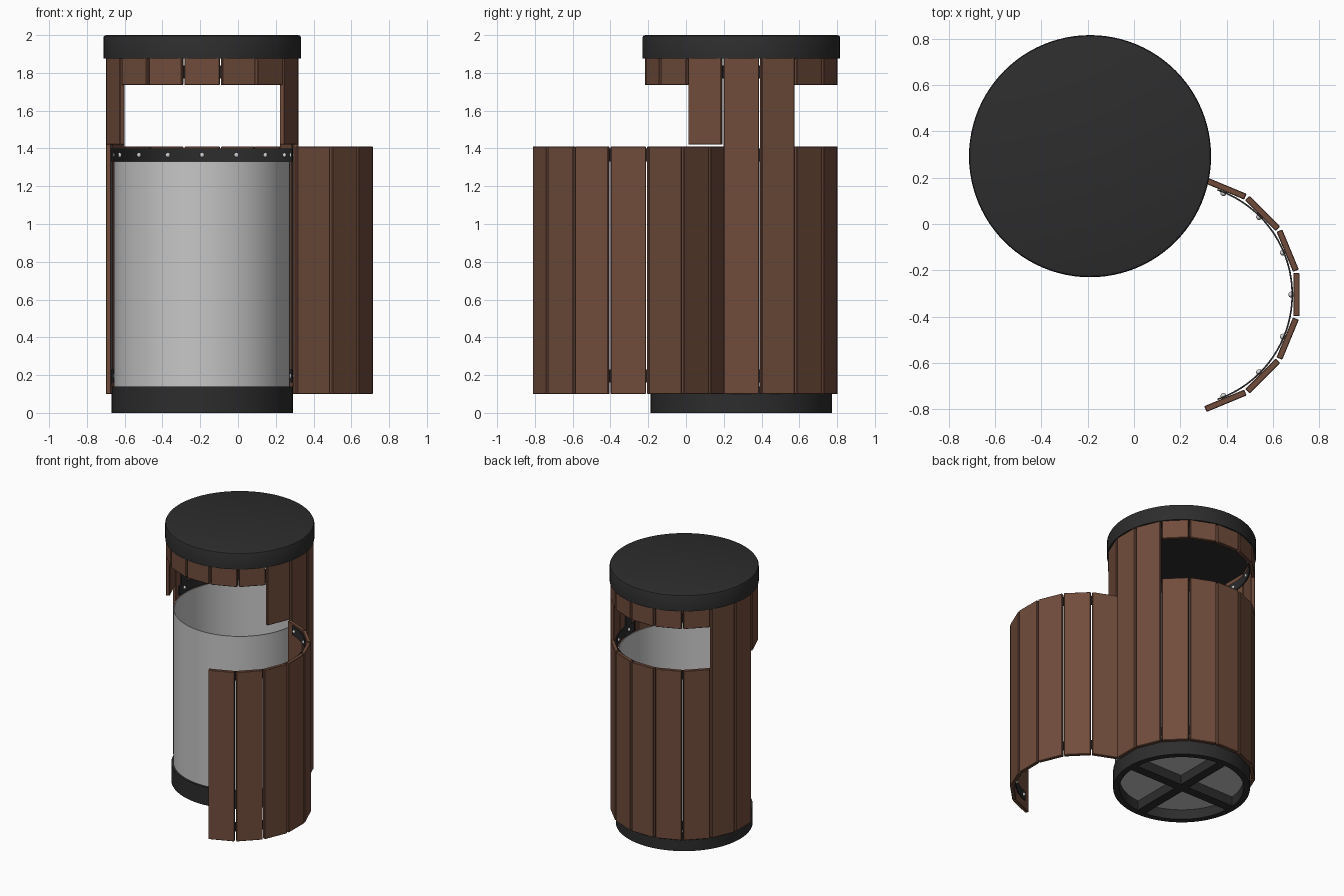
import bpy, bmesh
from math import sin, cos, radians, pi
from mathutils import Matrix, Vector

if "Cube" in bpy.data.objects:
    bpy.data.objects.remove(bpy.data.objects["Cube"])

BODY = (-0.19, 0.293)      # axis of the bin
DOOR = (0.205, -0.305)     # axis of the swung-open door
STEP = 22.5                # sixteen slats around
R_OUT, THICK, WIDTH = 0.51, 0.027, 0.187
R_BAND = 0.482


def material(name, rgb):
    m = bpy.data.materials.new(name)
    m.diffuse_color = (*rgb, 1)
    m.use_nodes = True
    m.node_tree.nodes["Principled BSDF"].inputs["Base Color"].default_value = m.diffuse_color
    return m


WOOD = material("brown wood", (0.165, 0.073, 0.045))
BLACK = material("black metal", (0.026, 0.026, 0.027))
GREY = material("grey liner metal", (0.57, 0.57, 0.57))
RIVET = material("rivet steel", (0.65, 0.65, 0.65))


def finish(name, bm, mat, smooth=False):
    bmesh.ops.remove_doubles(bm, verts=bm.verts, dist=1e-5)
    bmesh.ops.recalc_face_normals(bm, faces=bm.faces)
    me = bpy.data.meshes.new(name)
    bm.to_mesh(me)
    bm.free()
    me.materials.append(mat)
    ob = bpy.data.objects.new(name, me)
    bpy.context.collection.objects.link(ob)
    if smooth:
        bpy.ops.object.select_all(action='DESELECT')
        ob.select_set(True)
        bpy.context.view_layer.objects.active = ob
        bpy.ops.object.shade_smooth_by_angle(angle=radians(35))
    return ob


def lathe(name, profile, centre, mat, a0=0, a1=360, n=96):
    """Turn a closed (radius, z) profile around a vertical axis."""
    bm = bmesh.new()
    full = a1 - a0 >= 360
    rings = []
    for i in range(n if full else n + 1):
        a = radians(a0 + (a1 - a0) * i / n)
        rings.append([bm.verts.new((centre[0] + r * cos(a), centre[1] + r * sin(a), z))
                      for r, z in profile])
    k = len(profile)
    for i in range(n):
        p, q = rings[i], rings[(i + 1) % len(rings)]
        for j in range(k):
            l = (j + 1) % k
            if profile[j][0] == 0 and profile[l][0] == 0:
                continue
            if profile[j][0] == 0:
                bm.faces.new((p[j], q[l], p[l]))
            elif profile[l][0] == 0:
                bm.faces.new((p[j], q[j], p[l]))
            else:
                bm.faces.new((p[j], q[j], q[l], p[l]))
    if not full:
        bm.faces.new(rings[0])
        bm.faces.new(rings[-1])
    return finish(name, bm, mat, True)


def add_box(bm, centre, angle, radius, size, z0, z1):
    """Box at a polar position, size = (radial, tangential)."""
    a = radians(angle)
    m = (Matrix.Translation((centre[0], centre[1], 0)) @ Matrix.Rotation(a, 4, 'Z')
         @ Matrix.Translation((radius, 0, (z0 + z1) / 2))
         @ Matrix.Diagonal((size[0], size[1], z1 - z0, 1)))
    bmesh.ops.create_cube(bm, size=1, matrix=m)


def slats(name, centre, indices, z0, z1):
    bm = bmesh.new()
    for i in indices:
        add_box(bm, centre, i * STEP, R_OUT - THICK / 2, (THICK, WIDTH), z0, z1)
    ob = finish(name, bm, WOOD)
    bev = ob.modifiers.new("soft edges", 'BEVEL')
    bev.width, bev.segments = 0.003, 1


def band(name, centre, a0, a1, z0, z1, n):
    t = 0.007
    lathe(name, [(R_BAND - t, z0), (R_BAND, z0), (R_BAND, z1), (R_BAND - t, z1)],
          centre, BLACK, a0, a1, n)


def rivets(name, centre, indices, heights):
    bm = bmesh.new()
    for i in indices:
        a = radians(i * STEP)
        r = R_BAND - 0.008
        for z in heights:
            m = Matrix.Translation((centre[0] + r * cos(a), centre[1] + r * sin(a), z))
            bmesh.ops.create_uvsphere(bm, u_segments=10, v_segments=6, radius=0.013, matrix=m)
    finish(name, bm, RIVET, True)


# wooden slats: tall side posts, back panel, front shoulders, short upper rim
slats("side_slats", BODY, (0, 1, 7, 8), 0.10, 1.88)
slats("back_slats", BODY, range(2, 7), 0.10, 1.41)
slats("shoulder_slats", BODY, (-1, 9), 1.42, 1.88)
slats("upper_rim_slats", BODY, [*range(2, 7), *range(10, 15)], 1.735, 1.88)
slats("door_slats", DOOR, range(-3, 4), 0.10, 1.41)

# metal bands inside the slats
band("upper_band", BODY, 0, 360, 1.77, 1.84, 96)
for label, z in (("lower", 0.16), ("middle", 1.33)):
    band(label + "_body_band", BODY, -8, 188, z, z + 0.07, 56)
    band(label + "_door_band", DOOR, -71, 71, z, z + 0.07, 48)
rivets("body_rivets", BODY, range(0, 9), (0.195, 1.365))
rivets("upper_rivets", BODY, range(16), (1.805,))
rivets("door_rivets", DOOR, range(-3, 4), (0.195, 1.365))

# upright straps joining the bands at both sides
bm = bmesh.new()
for ang in (0, 180):
    add_box(bm, BODY, ang, R_BAND - 0.004, (0.008, 0.07), 0.16, 1.84)
finish("upright_straps", bm, BLACK)

# lid
lathe("lid", [(0, 1.875), (0.523, 1.875), (0.523, 1.988), (0.519, 1.996), (0.508, 2.0), (0, 2.0)],
      BODY, BLACK)

# base ring with cross beams
lathe("base_ring", [(0.436, 0), (0.48, 0), (0.48, 0.14), (0.436, 0.14)], BODY, BLACK)
bm = bmesh.new()
for ang in (0, 90):
    add_box(bm, BODY, ang, 0, (0.89, 0.07), 0.002, 0.078)
finish("base_cross", bm, BLACK)

# open liner bucket
lathe("liner", [(0, 0.075), (0.434, 0.075), (0.434, 0.141), (0.466, 0.141), (0.466, 1.33),
                (0.459, 1.33), (0.459, 0.15), (0.42, 0.15), (0, 0.15)], BODY, GREY)
